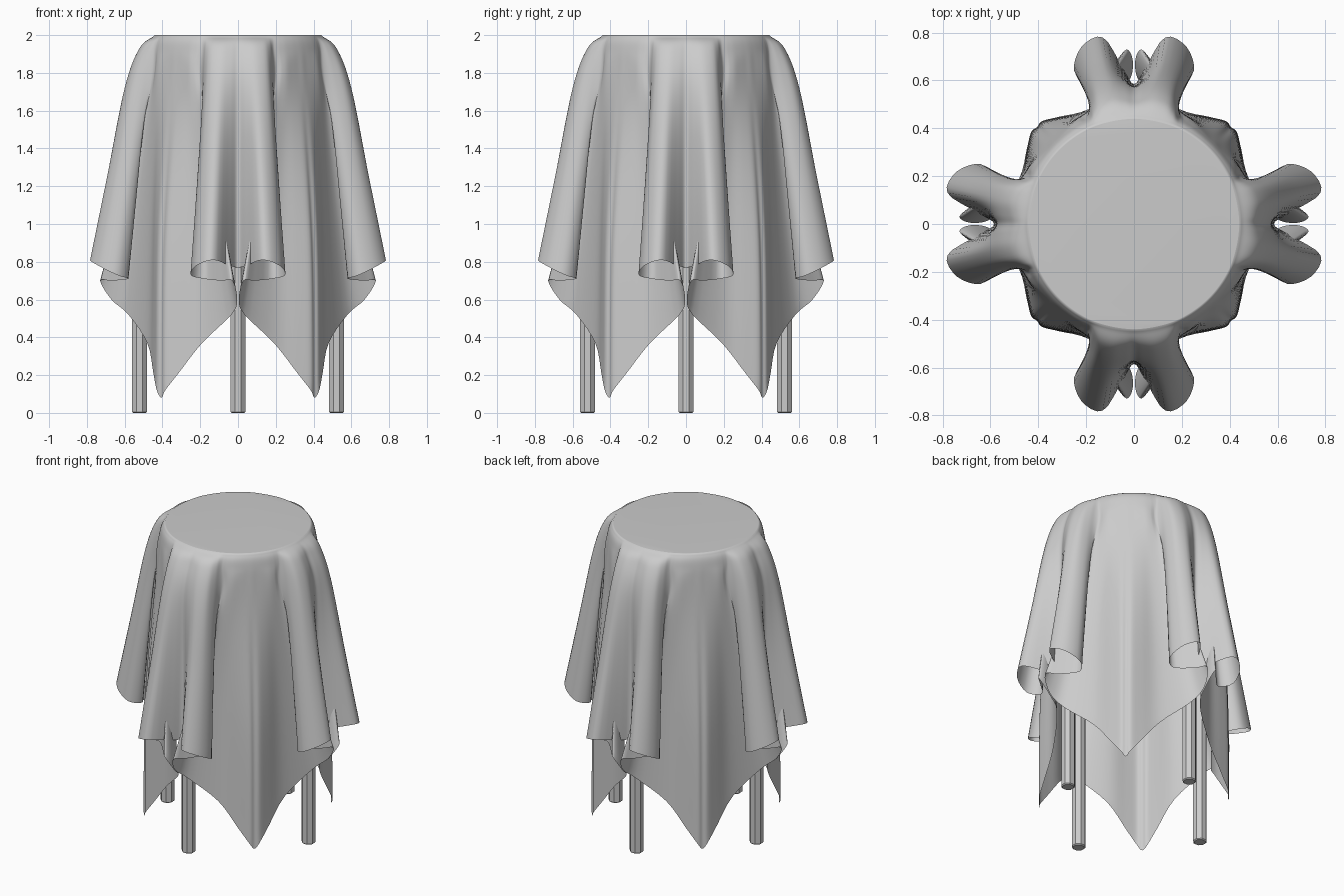
import bpy, bmesh, math
from mathutils import Vector

if "Cube" in bpy.data.objects:
    bpy.data.objects.remove(bpy.data.objects["Cube"])

# One eighth of the cloth, from the +x axis (fold valley) to the diagonal corner:
# (angle on table rim, (x, y) just below the shoulder, (x, y, z) on the hem)
OCTANT = [
    (0,    (0.570, 0.00), (0.585, 0.00, 0.77)),    # valley between lobes
    (4,    (0.585, 0.04), (0.65, 0.045, 0.78)),
    (10,   (0.600, 0.10), (0.78, 0.13, 0.81)),     # lobe, outermost
    (16,   (0.575, 0.16), (0.74, 0.22, 0.78)),
    (20,   (0.525, 0.183), (0.64, 0.25, 0.73)),
    (22.5, (0.482, 0.188), (0.58, 0.18, 0.71)),
    (24,   (0.464, 0.192), (0.67, 0.085, 0.70)),
    (25.5, (0.457, 0.200), (0.73, 0.03, 0.70)),    # hidden back fold
    (27,   (0.452, 0.21), (0.67, 0.004, 0.60)),
    (29,   (0.445, 0.227), (0.58, 0.035, 0.52)),
    (33,   (0.428, 0.257), (0.48, 0.19, 0.37)),
    (38,   (0.400, 0.292), (0.448, 0.315, 0.21)),
    (42,   (0.372, 0.324), (0.43, 0.385, 0.12)),
    (45,   (0.349, 0.349), (0.405, 0.405, 0.08)),  # corner tip
]
R, SUB, ROWS = 0.45, 4, 8


def catmull(a, b, c, d, t):
    return 0.5 * (2 * b + (c - a) * t + (2 * a - 5 * b + 4 * c - d) * t * t
                  + (3 * b - a - 3 * c + d) * t ** 3)


def column(angle, mid, hem):
    """Control points of one hanging strip, table edge down to hem."""
    a = math.radians(angle)
    rim = Vector((R * math.cos(a), R * math.sin(a), 1.992))
    m = Vector((mid[0], mid[1], 1.72))
    s = rim.lerp(m, 0.5)
    s.z = 1.93
    h = Vector(hem)
    low = m.lerp(h, 0.5)
    bulge = 0.5 + 0.35 * max(0, min(1, (angle - 31) / 8))   # corners belly outward
    low.x, low.y = m.x + (h.x - m.x) * bulge, m.y + (h.y - m.y) * bulge
    return [Vector((rim.x * 0.975, rim.y * 0.975, 2.0)), rim, s, m, low, h]


def smooth_loop(points):
    n = len(points)
    return [catmull(points[i - 1], points[i], points[(i + 1) % n], points[(i + 2) % n], k / SUB)
            for i in range(n) for k in range(SUB)]


# Mirror the octant into a quarter, then turn the quarter four times.
# The quarter runs from the +x axis to just before the +y axis.
cols = [column(*k) for k in OCTANT]
swap = [[Vector((p.y, p.x, p.z)) for p in c] for c in reversed(cols)]
quarter = cols + swap[1:-1]
ring = []
for q in range(4):
    c, s = round(math.cos(q * math.pi / 2)), round(math.sin(q * math.pi / 2))
    ring += [[Vector((c * p.x - s * p.y, s * p.x + c * p.y, p.z)) for p in col] for col in quarter]

# Loft the cloth
levels = [smooth_loop([col[i] for col in ring]) for i in range(6)]
n = len(levels[0])
rows = []
for i in range(5):
    a, b, c, d = (levels[max(0, min(5, i + o))] for o in (-1, 0, 1, 2))
    steps = 2 if i == 0 else ROWS
    for k in range(steps):
        rows.append([catmull(a[j], b[j], c[j], d[j], k / steps) for j in range(n)])
rows.append(levels[5])

bm = bmesh.new()
grid = [[bm.verts.new(p) for p in row] for row in rows]
for r0, r1 in zip(grid, grid[1:]):
    for j in range(n):
        k = (j + 1) % n
        bm.faces.new((r0[j], r1[j], r1[k], r0[k]))
bm.faces.new(grid[0])
mesh = bpy.data.meshes.new("tablecloth")
bm.to_mesh(mesh)
bm.free()
cloth = bpy.data.objects.new("tablecloth", mesh)
bpy.context.collection.objects.link(cloth)
for p in mesh.polygons:
    p.use_smooth = True

# Round table top under the cloth
bpy.ops.mesh.primitive_cylinder_add(vertices=48, radius=0.43, depth=0.06, location=(0, 0, 1.955))
bpy.context.object.name = "table_top"

# Four straight octagonal legs
for i, name in enumerate(("right", "back", "left", "front")):
    a = i * math.pi / 2
    bpy.ops.mesh.primitive_cylinder_add(
        vertices=8, radius=0.043, depth=1.76,
        location=(0.522 * math.cos(a), 0.522 * math.sin(a), 0.88), rotation=(0, 0, math.pi / 8))
    leg = bpy.context.object
    leg.name = name + "_leg"
    bev = leg.modifiers.new("soft_ends", 'BEVEL')
    bev.width = 0.006
    bev.segments = 1
    bev.limit_method = 'ANGLE'
    bev.angle_limit = math.radians(60)
